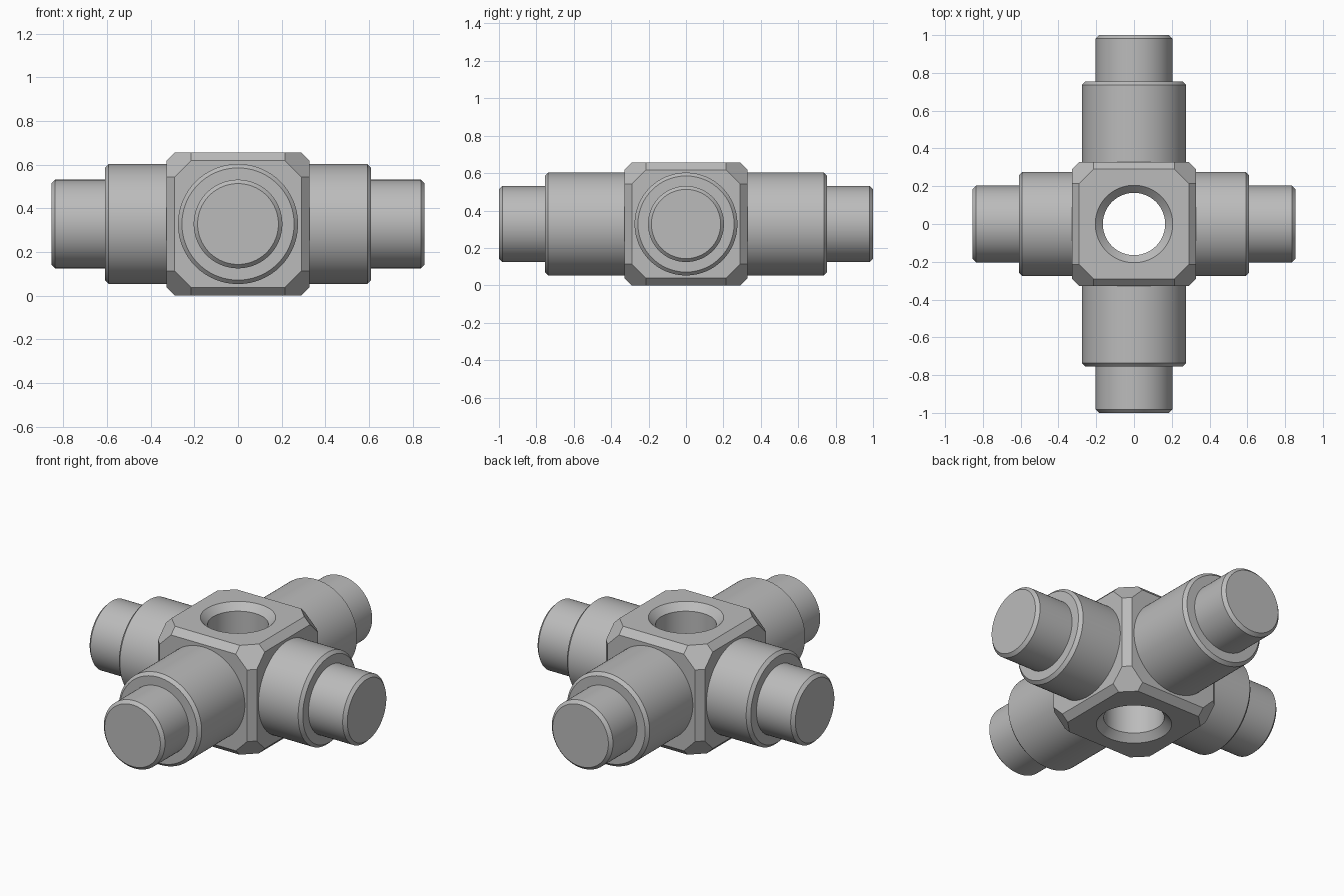
import bpy, bmesh, math
from itertools import permutations, product
from mathutils import Matrix, Vector

if "Cube" in bpy.data.objects:
    bpy.data.objects.remove(bpy.data.objects["Cube"], do_unlink=True)

HALF = 0.328          # half size of the core block
SEGMENTS = 96

steel = bpy.data.materials.new("grey_steel")
steel.use_nodes = True
steel.diffuse_color = (0.5, 0.5, 0.5, 1)
steel.node_tree.nodes["Principled BSDF"].inputs["Base Color"].default_value = steel.diffuse_color


def make_object(name, bm):
    bmesh.ops.recalc_face_normals(bm, faces=bm.faces)
    mesh = bpy.data.meshes.new(name)
    bm.to_mesh(mesh)
    bm.free()
    mesh.materials.append(steel)
    obj = bpy.data.objects.new(name, mesh)
    bpy.context.collection.objects.link(obj)
    return obj


def shade(obj):
    bpy.ops.object.select_all(action="DESELECT")
    obj.select_set(True)
    bpy.context.view_layer.objects.active = obj
    bpy.ops.object.shade_smooth_by_angle(angle=math.radians(30))


def turned(profile):
    """Closed solid turned around z from (radius, height) points."""
    bm = bmesh.new()
    rings = []
    for r, z in profile:
        angles = [2 * math.pi * i / SEGMENTS for i in range(SEGMENTS)]
        rings.append([bm.verts.new((r * math.cos(a), r * math.sin(a), z)) for a in angles])
    for low, high in zip(rings, rings[1:]):
        for i in range(SEGMENTS):
            j = (i + 1) % SEGMENTS
            bm.faces.new((low[i], low[j], high[j], high[i]))
    bm.faces.new(rings[0][::-1])
    bm.faces.new(rings[-1])
    return bm


# Core block: cube with bevelled edges and deeper cut corners
bm = bmesh.new()
for point in permutations((HALF, 0.29, 0.215)):
    for signs in product((-1, 1), repeat=3):
        bm.verts.new([p * s for p, s in zip(point, signs)])
bmesh.ops.convex_hull(bm, input=bm.verts)
bmesh.ops.dissolve_limit(bm, angle_limit=0.02, verts=bm.verts, edges=bm.edges)
core = make_object("core_block", bm)

# Vertical through hole, countersunk at both ends
bore = [(0.245, -HALF - 0.04), (0.165, -HALF + 0.04), (0.165, HALF - 0.04), (0.245, HALF + 0.04)]
cutter = make_object("hole_cutter", turned(bore))
cutter.hide_render = True
cut = core.modifiers.new("through_hole", "BOOLEAN")
cut.object = cutter
cut.solver = "EXACT"
bpy.context.view_layer.objects.active = core
bpy.ops.object.modifier_apply(modifier=cut.name)
bpy.data.objects.remove(cutter, do_unlink=True)
core.location.z = HALF
shade(core)

# Four stepped round arms: the front and back pair is longer
BIG, SMALL, BEVEL = 0.275, 0.203, 0.018
arms = {
    "left_arm": ((1, 0, 0), 0.61, 0.855),
    "right_arm": ((-1, 0, 0), 0.61, 0.855),
    "front_arm": ((0, -1, 0), 0.755, 1.0),
    "back_arm": ((0, 1, 0), 0.755, 1.0),
}
for name, (direction, shoulder, tip) in arms.items():
    bm = turned([
        (BIG, HALF - 0.02), (BIG, shoulder - BEVEL), (BIG - BEVEL, shoulder),
        (SMALL, shoulder), (SMALL, tip - BEVEL), (SMALL - BEVEL, tip)])
    turn = Vector((0, 0, 1)).rotation_difference(Vector(direction)).to_matrix().to_4x4()
    bm.transform(Matrix.Translation((0, 0, HALF)) @ turn)
    shade(make_object(name, bm))
